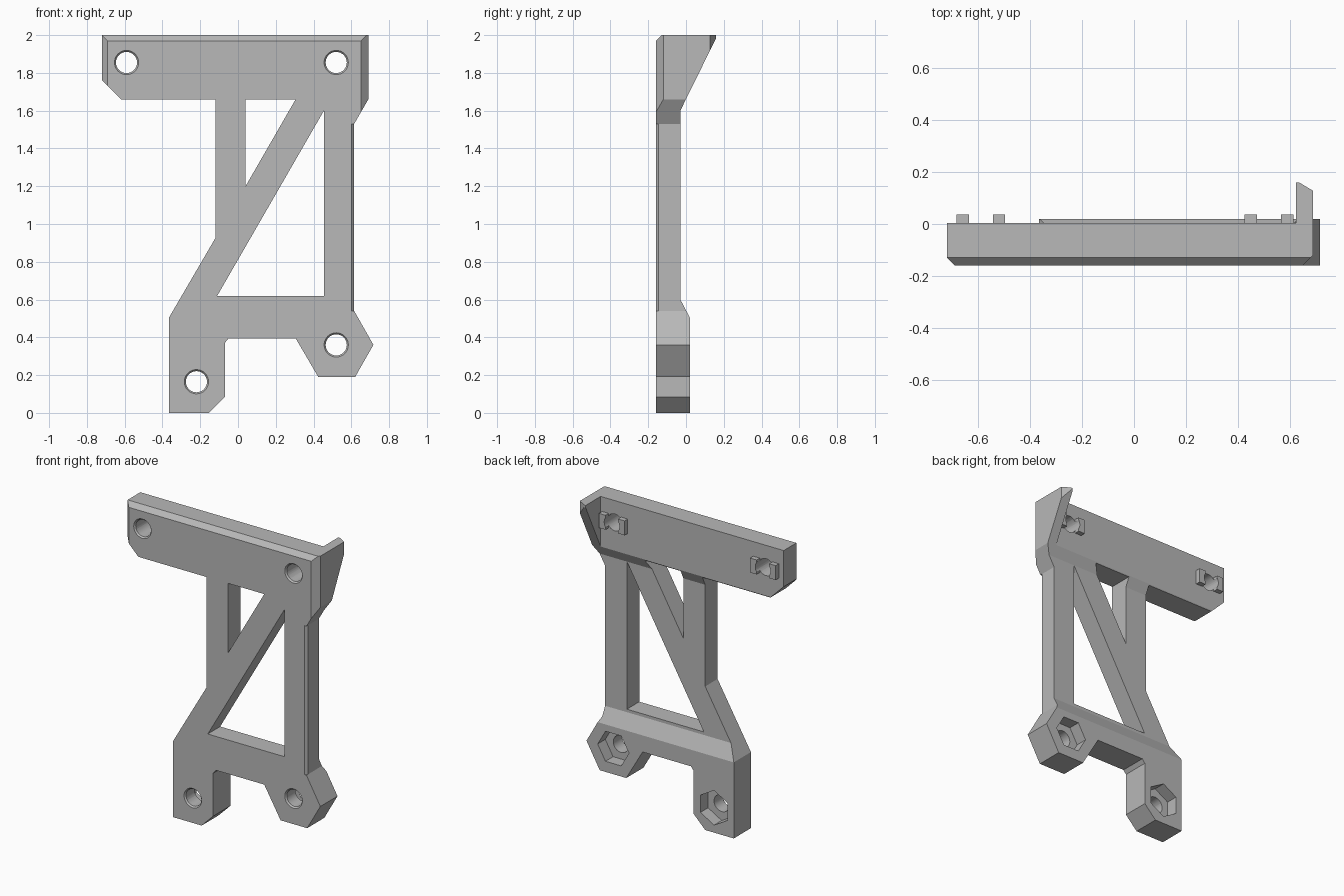
import bpy, bmesh, math

cube = bpy.data.objects.get("Cube")
if cube:
    bpy.data.objects.remove(cube, do_unlink=True)

grey = bpy.data.materials.new("mid_grey")
grey.use_nodes = True
grey.diffuse_color = (0.48, 0.48, 0.48, 1)
grey.node_tree.nodes["Principled BSDF"].inputs["Base Color"].default_value = (0.48, 0.48, 0.48, 1)

PLACE = {
    "X": lambda a, b, t: (t, a, b),
    "Y": lambda a, b, t: (a, t, b),
    "Z": lambda a, b, t: (a, b, t),
}


def loft(name, start, end, axis, low, high):
    """Solid between two matching outlines placed along an axis."""
    bm = bmesh.new()
    put = PLACE[axis]
    first = [bm.verts.new(put(a, b, low)) for a, b in start]
    last = [bm.verts.new(put(a, b, high)) for a, b in end]
    bm.faces.new(first)
    bm.faces.new(last)
    n = len(first)
    for i in range(n):
        j = (i + 1) % n
        bm.faces.new((first[i], first[j], last[j], last[i]))
    bmesh.ops.recalc_face_normals(bm, faces=bm.faces)
    mesh = bpy.data.meshes.new(name)
    bm.to_mesh(mesh)
    bm.free()
    mesh.materials.append(grey)
    obj = bpy.data.objects.new(name, mesh)
    bpy.context.collection.objects.link(obj)
    return obj


def prism(name, points, axis, low, high):
    return loft(name, points, points, axis, low, high)


def box(name, x0, x1, y0, y1, z0, z1):
    return prism(name, [(x0, z0), (x1, z0), (x1, z1), (x0, z1)], "Y", y0, y1)


def ring(cx, cz, radius, sides, turn=0.0):
    step = math.tau / sides
    return [(cx + radius * math.cos(i * step + turn),
             cz + radius * math.sin(i * step + turn)) for i in range(sides)]


def combine(target, tool, operation):
    mod = target.modifiers.new(operation.lower(), "BOOLEAN")
    mod.operation = operation
    mod.solver = "EXACT"
    mod.object = tool
    bpy.context.view_layer.objects.active = target
    bpy.ops.object.modifier_apply(modifier=mod.name)
    bpy.data.objects.remove(tool, do_unlink=True)


# Front outline of the whole bracket
bracket = prism("bracket", [
    (-0.365, 0), (-0.155, 0), (-0.07, 0.085), (-0.07, 0.37), (-0.05, 0.395),
    (0.305, 0.395), (0.425, 0.19), (0.62, 0.19), (0.717, 0.36), (0.615, 0.54),
    (0.615, 1.53), (0.69, 1.66), (0.69, 2.1), (-0.72, 2.1), (-0.72, 1.76),
    (-0.62, 1.66), (-0.12, 1.66), (-0.12, 0.925), (-0.365, 0.505)], "Y", -0.3, 0.3)

# Side profile: thick feet, thin frame, flared top
combine(bracket, prism("side_profile", [
    (-0.16, -0.1), (0.02, -0.1), (0.02, 0.505), (-0.03, 0.6), (-0.03, 1.6),
    (0.16, 1.985), (0.16, 2), (-0.13, 2), (-0.16, 1.97)], "X", -1, 1), "INTERSECT")

# Clear behind the top bar, leaving the side wing
combine(bracket, box("bar_back", -1, 0.625, 0.003, 0.4, 1.5, 2.2), "DIFFERENCE")

# Truss openings
for points in ([(0.04, 1.2), (0.305, 1.66), (0.04, 1.66)],
               [(-0.11, 0.62), (0.455, 0.62), (0.455, 1.6)]):
    combine(bracket, prism("opening", points, "Y", -0.5, 0.5), "DIFFERENCE")

# Vertical corner chamfers on bar, wing and post
for points, low, high in (
        ([(-0.74, -0.11), (-0.74, -0.2), (-0.65, -0.2)], 1.5, 2.2),
        ([(0.61, -0.2), (0.75, -0.2), (0.75, -0.06)], 1.56, 2.2),
        ([(0.56, -0.2), (0.65, -0.2), (0.65, -0.11)], 0.54, 1.53),
        ([(0.74, 0.098), (0.74, 0.2), (0.57, 0.2)], 1.56, 2.2)):
    combine(bracket, prism("chamfer", points, "Z", low, high), "DIFFERENCE")

top_holes = [(-0.59, 1.855), (0.52, 1.855)]
foot_holes = [(0.52, 0.36), (-0.22, 0.165)]

# Paired locating nubs behind the top holes
for x, z in top_holes:
    for side in (-1, 1):
        mid = x + side * 0.07
        combine(bracket, box("nub", mid - 0.024, mid + 0.024, -0.05, 0.036,
                             z - 0.048, z + 0.048), "UNION")

# Bolt holes with a slight countersink in front
for x, z in top_holes + foot_holes:
    combine(bracket, prism("bolt_hole", ring(x, z, 0.056, 32), "Y", -0.5, 0.5), "DIFFERENCE")
    combine(bracket, loft("countersink", ring(x, z, 0.073, 32), ring(x, z, 0.053, 32),
                          "Y", -0.17, -0.147), "DIFFERENCE")

# Hexagonal nut pockets in the back of the feet
for (x, z), turn in zip(foot_holes, (0, math.pi / 6)):
    combine(bracket, prism("nut_pocket", ring(x, z, 0.115, 6, turn), "Y", -0.06, 0.2), "DIFFERENCE")

bpy.ops.object.select_all(action="DESELECT")
bracket.select_set(True)
bpy.context.view_layer.objects.active = bracket
bpy.ops.object.shade_smooth_by_angle(angle=math.radians(20))
